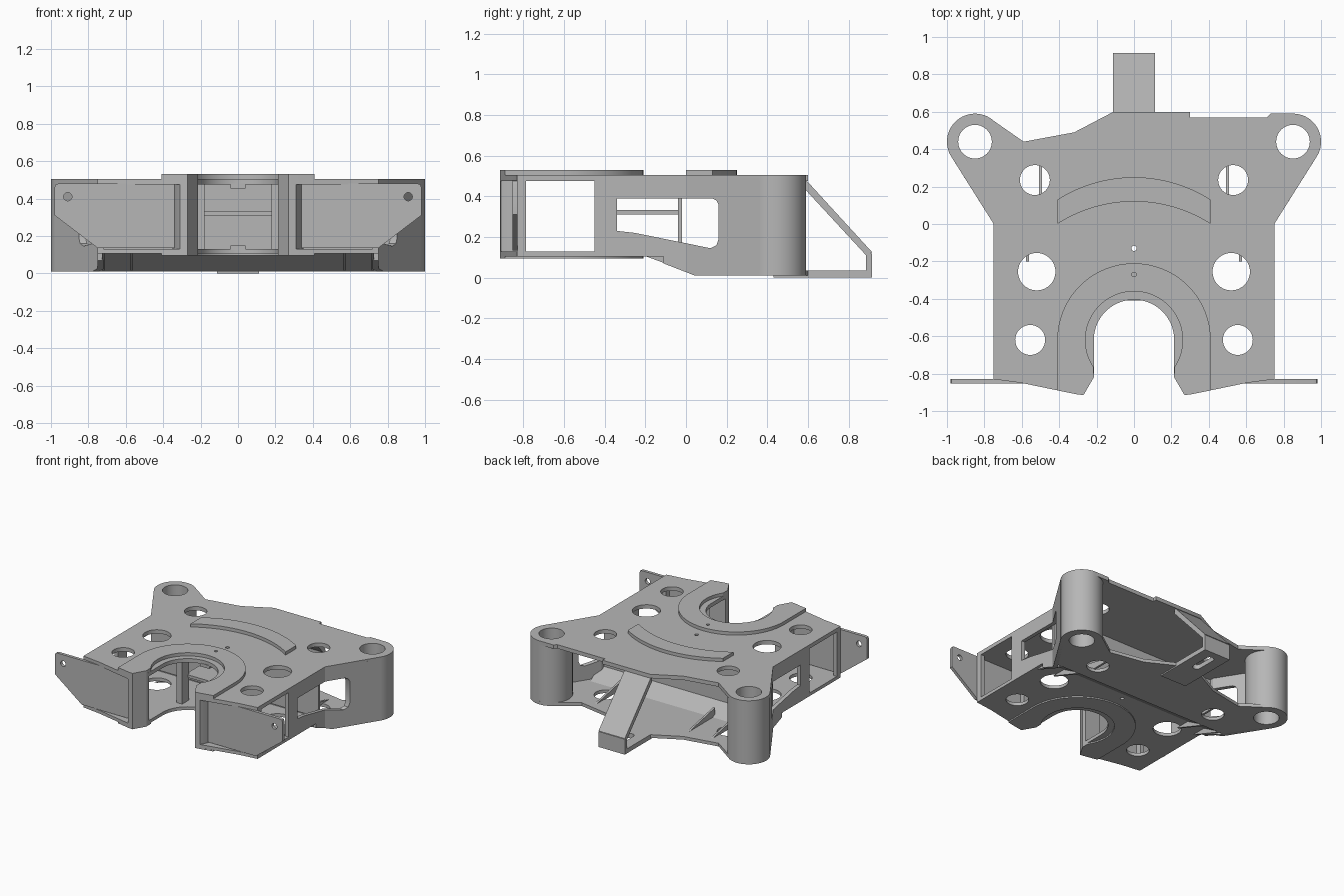
import bpy, bmesh, math
from mathutils import Vector

cube = bpy.data.objects.get("Cube")
if cube:
    bpy.data.objects.remove(cube)

GREY = bpy.data.materials.new("machined_grey")
GREY.use_nodes = True
GREY.diffuse_color = (0.47, 0.47, 0.47, 1)
GREY.node_tree.nodes["Principled BSDF"].inputs["Base Color"].default_value = (0.47, 0.47, 0.47, 1)
parts = []


def arc(cx, cy, r, a0, a1, n=20):
    angles = [math.radians(a0 + (a1 - a0) * i / n) for i in range(n + 1)]
    return [(cx + r * math.cos(a), cy + r * math.sin(a)) for a in angles]


def flip(pts):
    return [(-x, y) for x, y in reversed(pts)]


def prism(name, pts, lo, hi, axis="z"):
    """Extrude a 2D outline along z (x,y), x (y,z) or y (x,z)."""
    place = {"z": lambda u, v, w: (u, v, w),
             "x": lambda u, v, w: (w, u, v),
             "y": lambda u, v, w: (u, w, v)}[axis]
    clean = []
    for p in pts:
        if not clean or math.dist(p, clean[-1]) > 1e-4:
            clean.append(p)
    if math.dist(clean[0], clean[-1]) < 1e-4:
        clean.pop()
    bm = bmesh.new()
    face = bm.faces.new([bm.verts.new(place(u, v, lo)) for u, v in clean])
    ext = bmesh.ops.extrude_face_region(bm, geom=[face])
    new = [g for g in ext["geom"] if isinstance(g, bmesh.types.BMVert)]
    bmesh.ops.translate(bm, verts=new, vec=Vector(place(0, 0, hi - lo)))
    bmesh.ops.recalc_face_normals(bm, faces=bm.faces)
    mesh = bpy.data.meshes.new(name)
    bm.to_mesh(mesh)
    bm.free()
    mesh.materials.append(GREY)
    ob = bpy.data.objects.new(name, mesh)
    bpy.context.collection.objects.link(ob)
    parts.append(ob)
    return ob


def box(name, x0, x1, y0, y1, z0, z1):
    return prism(name, [(x0, y0), (x1, y0), (x1, y1), (x0, y1)], z0, z1)


def cut(ob, cutter):
    mod = ob.modifiers.new("cut", "BOOLEAN")
    mod.operation, mod.solver, mod.object = "DIFFERENCE", "EXACT", cutter
    bpy.context.view_layer.update()
    with bpy.context.temp_override(object=ob, active_object=ob):
        bpy.ops.object.modifier_apply(modifier=mod.name)
    parts.remove(cutter)
    bpy.data.objects.remove(cutter)


def drill(ob, holes, lo=-1, hi=1, axis="z"):
    for x, y, r in holes:
        cut(ob, prism("drill", arc(x, y, r, 0, 360, 40), lo, hi, axis))


def both(holes):
    return [(s * x, y, r) for x, y, r in holes for s in (1, -1)]


FRONT_HOLES = both([(0.52, -0.255, 0.1), (0.555, -0.62, 0.08)])
REAR_HOLES = both([(0.53, 0.235, 0.08), (0.85, 0.44, 0.09)])
PINS = [(0, -0.13, 0.014), (0, -0.27, 0.012)]

# Shared outline pieces
throat = arc(0, -0.62, 0.215, 90, 0)
lip = [(0.215, -0.82), (0.27, -0.915), (0.31, -0.91)]
front_half = throat + lip + [(0.6, -0.85), (0.75, -0.83)]
ear = arc(0.85, 0.44, 0.15, -32, 90)
ear_waisted = arc(0.85, 0.44, 0.15, -32, 132)
waist = [(0.59, 0.44), (0.32, 0.49), (0.11, 0.6)]

# Top plate, with a notched back edge on one side and a waisted one on the other
notched = [(0.73, 0.59), (0.71, 0.57), (0.3, 0.57), (0.3, 0.6)]
top = prism("top_plate", front_half + [(0.75, 0)] + ear + notched
            + flip([(0.75, 0)] + ear_waisted + waist) + flip(front_half), 0.475, 0.505)
drill(top, FRONT_HOLES + REAR_HOLES + PINS)

# Bottom: raised front plate, ramp, low rear plate
front_floor = prism("front_floor", front_half + [(0.75, -0.07)]
                    + flip(front_half + [(0.75, -0.07)]), 0.105, 0.13)
drill(front_floor, FRONT_HOLES + PINS[:1])
prism("floor_ramp", [(-0.08, 0.105), (0.08, 0.01), (0.11, 0.035), (-0.06, 0.13)], -0.75, 0.75, "x")
rear_half = [(0.79, 0.07)] + ear_waisted + waist
rear_floor = prism("rear_floor", rear_half + flip(rear_half), 0.01, 0.035)
drill(rear_floor, REAR_HOLES)

# Raised collars around the throat, above and below
collar_half = arc(0, -0.62, 0.26, 90, -34) + lip + [(0.41, -0.89)]
collar = collar_half + arc(0, -0.62, 0.41, 0, 180, 48) + flip(collar_half)
drill(prism("upper_collar", collar, 0.505, 0.53), PINS[1:])
prism("lower_collar", collar, 0.095, 0.105)

# Curved pad on the top plate
prism("curved_pad", arc(0, -0.51, 0.76, 57.4, 122.6, 32)
      + arc(0, -0.64, 0.76, 122.6, 57.4, 32), 0.505, 0.53)

for side, s in (("left", 1), ("right", -1)):
    def m(pts):
        return [(s * x, y) for x, y in pts]

    # Hollow corner post
    post = prism(side + "_post", arc(0.85 * s, 0.44, 0.15, 0, 360, 64), 0.01, 0.505)
    drill(post, [(0.85 * s, 0.44, 0.09)])

    # Bent side wall with a tapered window and chamfered underside
    wall = prism(side + "_wall", m([(0.75, -0.45), (0.75, 0), (0.977, 0.36), (0.95, 0.376),
                                    (0.72, 0.01), (0.72, -0.45)]), 0.01, 0.49)
    lo, hi = sorted((0.6 * s, 1.1 * s))
    cut(wall, prism("window", [(-0.34, 0.23), (-0.25, 0.22), (0.12, 0.145), (0.15, 0.16), (0.16, 0.19),
                               (0.16, 0.36), (0.15, 0.38), (0.13, 0.39), (-0.34, 0.39)], lo, hi, "x"))
    cut(wall, prism("chamfer", [(-0.6, -0.1), (-0.6, 0.105), (-0.11, 0.105), (-0.11, 0.07),
                                (0.045, 0.01), (0.045, -0.1)], lo, hi, "x"))

    # Front panel with pivot hole, flange strips and throat cheek
    panel = prism(side + "_front_panel", m([(0.34, 0.135), (0.75, 0.135), (0.98, 0.31), (0.98, 0.46),
                                            (0.975, 0.475), (0.96, 0.48), (0.34, 0.48)]), -0.852, -0.828, "y")
    drill(panel, [(0.91 * s, 0.41, 0.022)], -0.9, -0.8, "y")
    prism(side + "_front_flange", m([(0.72, -0.83), (0.75, -0.83), (0.75, -0.785), (0.72, -0.785)]), 0.13, 0.475)
    prism(side + "_cheek", m([(0.215, -0.79), (0.215, -0.82), (0.27, -0.915), (0.31, -0.91),
                              (0.35, -0.83), (0.35, -0.79)]), 0.105, 0.505)

    # Inner pillar beside the throat
    prism(side + "_pillar", m([(0.18, -0.43), (0.23, -0.43), (0.23, -0.345), (0.18, -0.345)]), 0.12, 0.48)

    # Triangular webs under and behind the ramp
    for i, x in enumerate((0.57, 0.72)):
        a, b = sorted((s * x - 0.008, s * x + 0.008))
        prism(f"{side}_front_web_{i}", [(-0.2, 0.106), (-0.06, 0.106), (0.07, 0.015), (0.05, 0.015)], a, b, "x")
    for i, x in enumerate((0.3, 0.5)):
        a, b = sorted((s * x - 0.008, s * x + 0.008))
        prism(f"{side}_rear_web_{i}", [(0.08, 0.03), (0.42, 0.03), (0.08, 0.1)], a, b, "x")

# Cross wall and shelf behind the throat
box("cross_wall", -0.72, 0.72, -0.04, -0.02, 0.1, 0.48)
shelf = box("shelf", -0.2, 0.2, -0.36, -0.04, 0.31, 0.332)
drill(shelf, PINS[:1])
box("upper_key", -0.04, 0.04, -0.41, -0.36, 0.455, 0.48)
box("lower_key", -0.04, 0.04, -0.41, -0.36, 0.125, 0.15)

# Rear tongue: slotted base, upturned end, diagonal strut and foot pad
slot = arc(0, 0.83, 0.03, 0, 180, 12) + arc(0, 0.69, 0.03, 180, 360, 12)
for name, y0, z0, z1 in (("tongue_base", 0.55, 0.01, 0.035), ("foot_pad", 0.43, 0, 0.01)):
    plate = box(name, -0.113, 0.113, y0, 0.915, z0, z1)
    cut(plate, prism("slot", slot, -0.5, 0.5))
box("tongue_end", -0.113, 0.113, 0.885, 0.915, 0.03, 0.12)
prism("tongue_strut", [(0.58, 0.44), (0.885, 0.11), (0.915, 0.125), (0.59, 0.48), (0.58, 0.48)],
      -0.113, 0.113, "x")

# Smooth the round surfaces, keep edges crisp
bpy.ops.object.select_all(action="DESELECT")
for ob in parts:
    ob.select_set(True)
bpy.context.view_layer.objects.active = parts[0]
bpy.ops.object.shade_smooth_by_angle(angle=math.radians(30))
